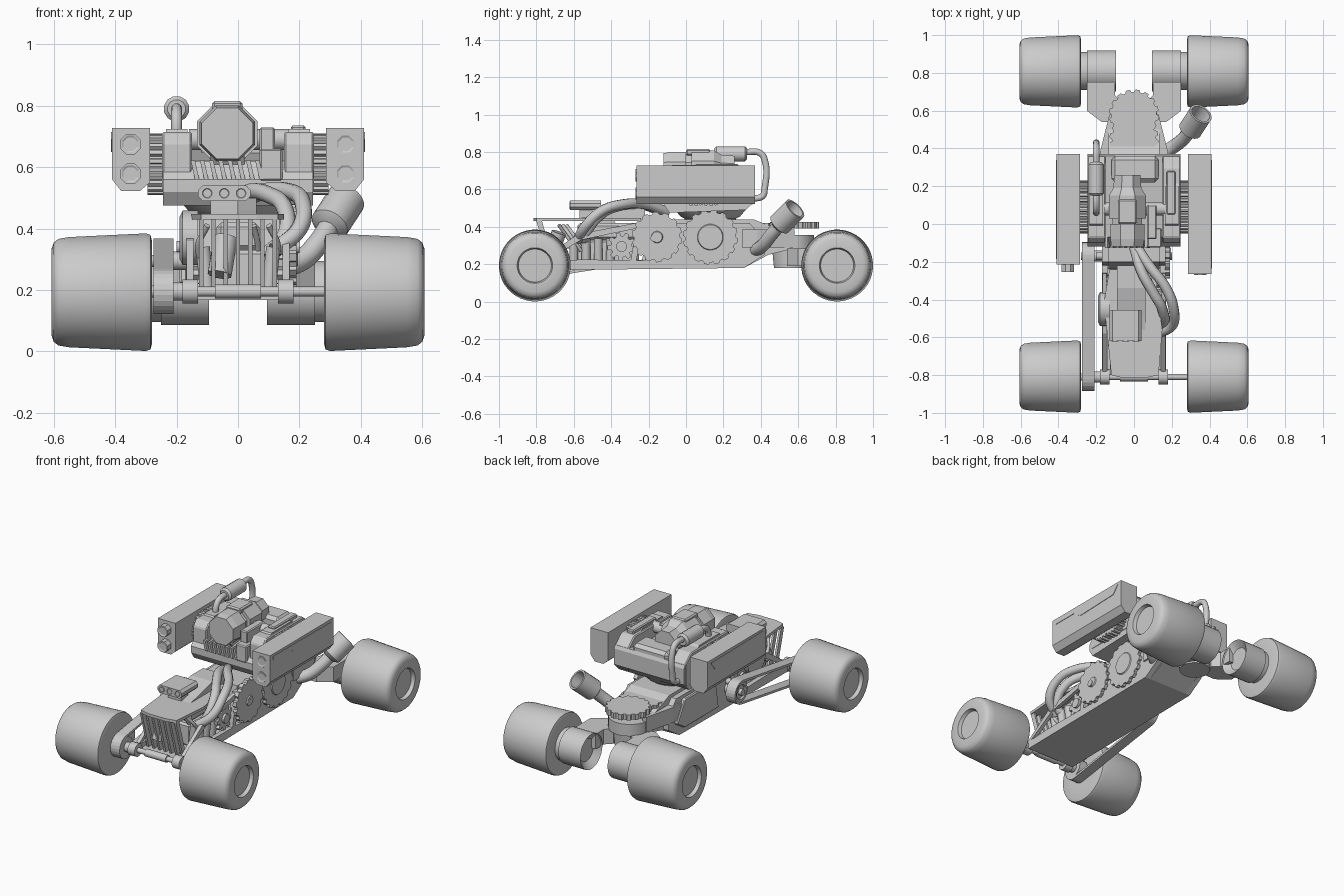
import bpy, bmesh, math
from mathutils import Vector

if "Cube" in bpy.data.objects:
    bpy.data.objects.remove(bpy.data.objects["Cube"])


def finish(name, bm, smooth=False):
    bmesh.ops.remove_doubles(bm, verts=bm.verts, dist=1e-5)
    bmesh.ops.recalc_face_normals(bm, faces=bm.faces)
    me = bpy.data.meshes.new(name)
    bm.to_mesh(me)
    bm.free()
    if smooth:
        me.shade_smooth()
        me.set_sharp_from_angle(angle=math.radians(35))
    ob = bpy.data.objects.new(name, me)
    bpy.context.collection.objects.link(ob)
    return ob


def prism(name, axis, pts, a, b, bevel=0):
    """Extrude a 2D outline along an axis; outline is yz, xz or xy."""
    put = {'x': lambda u, v, w: (w, u, v), 'y': lambda u, v, w: (u, w, v), 'z': lambda u, v, w: (u, v, w)}[axis]
    bm = bmesh.new()
    lo, hi = [[bm.verts.new(put(u, v, w)) for u, v in pts] for w in (a, b)]
    bm.faces.new(lo)
    bm.faces.new(hi)
    for i in range(len(pts)):
        j = (i + 1) % len(pts)
        bm.faces.new((lo[i], lo[j], hi[j], hi[i]))
    if bevel:
        bmesh.ops.bevel(bm, geom=bm.edges[:], offset=bevel, segments=1, affect='EDGES')
    return finish(name, bm)


def box(name, x, y, z, bevel=0):
    return prism(name, 'z', [(x[0], y[0]), (x[1], y[0]), (x[1], y[1]), (x[0], y[1])], z[0], z[1], bevel)


def lathe(name, origin, direction, prof, n=24, smooth=True):
    """Turn (distance, radius) pairs about an axis."""
    q = Vector(direction).to_track_quat('Z', 'Y')
    bm = bmesh.new()
    rings = [[bm.verts.new(Vector(origin) + q @ Vector((r * math.cos((i + .5) * math.tau / n),
              r * math.sin((i + .5) * math.tau / n), t))) for i in range(n)] for t, r in prof]
    for A, B in zip(rings, rings[1:]):
        for i in range(n):
            j = (i + 1) % n
            bm.faces.new((A[i], A[j], B[j], B[i]))
    bm.faces.new(rings[0])
    bm.faces.new(rings[-1])
    return finish(name, bm, smooth)


def rod(name, p, q, r, n=16, smooth=True):
    d = Vector(q) - Vector(p)
    return lathe(name, p, d, [(0, r), (d.length, r)], n, smooth)


def pipe(name, pts, r):
    cu = bpy.data.curves.new(name, 'CURVE')
    cu.dimensions, cu.bevel_depth, cu.bevel_resolution, cu.use_fill_caps = '3D', r, 3, True
    sp = cu.splines.new('BEZIER')
    sp.bezier_points.add(len(pts) - 1)
    sp.resolution_u = 6
    for b, p in zip(sp.bezier_points, pts):
        b.co = p
        b.handle_left_type = b.handle_right_type = 'AUTO'
    ob = bpy.data.objects.new(name, cu)
    bpy.context.collection.objects.link(ob)
    bpy.ops.object.select_all(action='DESELECT')
    ob.select_set(True)
    bpy.context.view_layer.objects.active = ob
    bpy.ops.object.convert(target='MESH')


def gear(name, axis, c, r, teeth, a, b, depth=.012):
    pts = []
    for i in range(teeth):
        for f, rr in ((0, r - depth), (.3, r - depth), (.42, r), (.85, r)):
            t = (i + f) * math.tau / teeth
            pts.append((c[0] + rr * math.cos(t), c[1] + rr * math.sin(t)))
    return prism(name, axis, pts, a, b)


# Wheels: tapered barrels with recessed hubs
tire = [(.28, .11), (.28, .168), (.285, .187), (.30, .192), (.55, .18), (.585, .174), (.6, .162), (.607, .142),
        (.607, .095), (.585, .088), (.585, .02)]
for s in (-1, 1):
    for y in (-.808, .808):
        lathe('wheel', (0, y, .193), (s, 0, 0), tire, 40)
    # Rear hub drums and arms
    lathe('rear_hub', (0, .81, .195), (s, 0, 0), [(.13, .07), (.095, .11), (.25, .11), (.25, .1), (.29, .1)], 32)
    prism('rear_arm', 'z', [(s * x, y) for x, y in ((.1, .76), (.25, .76), (.25, .6), (.17, .54), (.05, .54), (.06, .64), (.1, .68))], .19, .285)
    # Front axle collars, frame struts and lower rails
    lathe('axle_collar', (0, -.81, .195), (s, 0, 0), [(.13, .04), (.18, .04)], 16)
    prism('lower_rail', 'x', [(-.83, .175), (-.55, .18), (-.2, .18), (-.2, .22), (-.55, .225), (-.83, .215)], s * .14, s * .17)
    prism('upper_strut', 'x', [(-.81, .2), (-.78, .2), (-.56, .33), (-.22, .4), (-.22, .43), (-.58, .36)], s * .145, s * .168)
    prism('rear_strut', 'x', [(-.3, .2), (-.27, .2), (-.22, .43), (-.26, .43)], s * .14, s * .17)
rod('front_axle', (-.3, -.81, .195), (.3, -.81, .195), .016)
rod('axle_sleeve', (-.075, -.81, .195), (.075, -.81, .195), .023)
rod('cross_tube', (-.2, -.17, .34), (.2, -.17, .34), .02)

# Chassis hull, floor pan and rear deck
prism('floor_pan', 'x', [(-.77, .168), (.31, .18), (.31, .2), (-.77, .19)], -.17, .17)
prism('hull', 'x', [(-.24, .185), (.31, .18), (.44, .25), (.56, .28), (.56, .37), (.5, .385), (.36, .44), (-.2, .44)], -.135, .135)
for s in (-1, 1):
    prism('side_plate', 'x', [(-.22, .18), (.31, .18), (.42, .25), (.42, .33), (.34, .42), (-.2, .42)], s * .135, s * .17)
    prism('rear_fairing', 'z', [(s * x, y) for x, y in ((.1, .3), (.18, .3), (.18, .38), (.13, .58), (.1, .58))], .29, .385)
prism('side_panel', 'x', [(-.06, .22), (.28, .22), (.36, .27), (.28, .4), (-.03, .4)], -.19, -.165, .006)

# Side gears with hubs
for y, z, r, t, h in ((-.155, .345, .135, 14, .032), (.13, .345, .147, 16, .07)):
    gear('side_gear', 'x', (y, z), r, t, .165, .19)
    lathe('gear_hub', (.19, y, z), (1, 0, 0), [(0, h), (.006, h - .004)], 20)

# Rear gearbox with horizontal gears
lathe('gearbox', (0, .56, .18), (0, 0, 1), [(0, .09), (.1, .1), (.1, .125), (.175, .125)], 28)
gear('deck_gear', 'z', (0, .58), .132, 16, .39, .425)
gear('deck_gear_small', 'z', (0, .45), .13, 16, .4, .42)

# Left belt drive
c0, c1 = Vector((-.81, .195)), Vector((-.17, .295))
tilt = math.atan2(c1.y - c0.y, c1.x - c0.x)
def belt_loop(r):
    out = []
    for c, start in ((c0, .5), (c1, -.5)):
        for i in range(13):
            a = tilt + math.pi * (start + i / 12)
            out.append((c.x + r * math.cos(a), c.y + r * math.sin(a)))
    return out
bm = bmesh.new()
loops = [[bm.verts.new((x, y, z)) for y, z in belt_loop(r)] for x, r in ((-.275, .06), (-.275, .074), (-.21, .074), (-.21, .06))]
for k in range(4):
    A, B = loops[k], loops[(k + 1) % 4]
    for i in range(len(A)):
        j = (i + 1) % len(A)
        bm.faces.new((A[i], A[j], B[j], B[i]))
finish('drive_belt', bm)
for c in (c0, c1):
    lathe('belt_pulley', (-.17, c.x, c.y), (-1, 0, 0), [(0, .03), (.04, .03), (.04, .06), (.1, .06), (.1, .045), (.09, .04), (.09, .02), (.11, .02)], 24)

# Engine bay: block, cylinders, fan, hood, grille
box('engine_block', (-.085, .085), (-.6, -.25), (.19, .33), .012)
box('engine_top', (-.07, .07), (-.58, -.25), (.33, .42), .015)
for s in (-1, 1):
    for i in range(4):
        y = -.6 + i * .065
        rod('engine_cylinder', (s * .1, y, .2), (s * .115, y, .34), .024, 12)
    gear('fan', 'x', (-.345, .295), .076, 9, s * .12, s * .15, .02)
    rod('fan_hub', (s * .15, -.345, .295), (s * .165, -.345, .295), .03, 12)
lathe('blower', (-.13, -.45, .37), (-1, 0, 0), [(0, .09), (.05, .09), (.06, .07)], 20)
prism('hood', 'z', [(-.12, -.8), (-.06, -.815), (.06, -.815), (.13, -.8), (.15, -.56), (.13, -.42), (.08, -.24), (-.13, -.24), (-.16, -.42), (-.14, -.6)], .43, .448)
prism('hood_ridge', 'x', [(-.6, .44), (-.22, .44), (-.22, .5), (-.34, .5), (-.5, .46)], -.09, .06)
for i in range(7):
    x = -.12 + i * .04
    prism('grille_bar', 'x', [(-.8, .43), (-.77, .43), (-.7, .19), (-.73, .19)], x - .007, x + .007)
rod('nose_starter', (-.06, -.72, .25), (-.04, -.68, .37), .04, 12)
# Triple intake
prism('intake', 'y', [(-.13, .505), (-.115, .49), (.025, .49), (.04, .505), (.04, .525), (.025, .54), (-.115, .54), (-.13, .525)], -.62, -.455)
for x in (-.1, -.045, .01):
    lathe('intake_port', (x, -.62, .515), (0, -1, 0), [(0, .019), (.003, .019), (.003, .016), (.001, .014)], 14)
box('intake_neck', (-.09, 0), (-.57, -.5), (.44, .5))
# Engine pipes
pipe('outer_pipe', [(0, -.1, .48), (.08, -.22, .52), (.17, -.34, .52), (.21, -.45, .485), (.2, -.54, .4), (.12, -.58, .33)], .027)
pipe('inner_pipe', [(0, -.12, .48), (.04, -.25, .52), (.1, -.36, .51), (.15, -.45, .47), (.15, -.53, .37), (.09, -.54, .31)], .027)
for x, y in ((.1, -.66), (-.1, -.68), (.05, -.64)):
    pipe('hose', [(x, y, .41), (x * 1.3, y + .05, .34), (x * 1.1, y + .1, .27)], .01)

# Exhaust on the right rear
pipe('exhaust_pipe', [(.13, .36, .27), (.21, .41, .3), (.26, .45, .35), (.3, .5, .41)], .036)
lathe('exhaust_cup', (.29, .487, .4), (.075, .115, .115), [(0, .035), (.02, .064), (.15, .064), (.15, .052), (.06, .045)], 20)

# Turret ring and body
lathe('turret_ring', (0, .13, .425), (0, 0, 1), [(0, .13), (.02, .14), (.03, .16), (.095, .215), (.12, .215)], 28)
prism('turret_base', 'x', [(-.09, .475), (-.12, .52), (-.12, .56), (-.07, .62), (.36, .66), (.37, .64), (.37, .54), (.32, .49)], -.245, .245)
for s in (-1, 1):
    prism('turret_shoulder', 'x', [(-.1, .52), (-.1, .68), (-.07, .715), (.3, .715), (.36, .66), (.36, .52)], s * .15, s * .247, .006)
    prism('shoulder_plate', 'x', [(-.02, .7), (.0, .724), (.2, .724), (.24, .7)], s * .165, s * .235)
    for y in (.05, .13):
        gear('pod_gear', 'x', (y, .61), .1, 22, s * .24, s * .295)
for i in range(8):
    x = -.14 + i * .03
    prism('front_vent', 'y', [(x, .56), (x + .014, .56), (x, .622), (x - .014, .622)], -.128, -.06)
box('turret_block', (.07, .145), (-.125, -.02), (.555, .66), .006)
box('turret_post', (.07, .12), (-.08, .1), (.62, .73), .006)
box('shoulder_cap', (.172, .22), (.05, .28), (.7, .736), .006)
box('rear_crate', (-.12, .13), (.22, .36), (.62, .7), .02)

# Central octagonal cannon
lathe('cannon', (-.035, -.12, .71), (0, 1, 0), [(0, .082), (0, .09), (.04, .098), (.12, .098), (.12, .085), (.15, .085),
      (.15, .106), (.27, .106), (.31, .08), (.38, .075)], 8, False)
rod('trunnion', (-.16, .08, .69), (.17, .08, .69), .035, 12)
rod('cannon_neck', (-.035, -.08, .61), (-.035, -.02, .65), .06, 8, False)
box('cannon_top', (-.085, .015), (0, .13), (.78, .815), .008)

# Side weapon pods
for s, y0 in ((1, -.265), (-1, -.215)):
    outline = [(s * x, z) for x, z in ((.287, .728), (.41, .728), (.41, .56), (.38, .522), (.32, .522), (.287, .55))]
    prism('weapon_pod', 'y', outline, y0, .37)
    prism('pod_side_trim', 'x', [(y0 + .03, .69), (y0 + .2, .69), (y0 + .26, .65), (.3, .66), (.34, .71), (y0 + .03, .715)], s * .405, s * .413)
    for z in (.675, .578):
        L = .004 if s > 0 else .04
        lathe('pod_barrel', (s * .35, y0, z), (0, -1, 0), [(-.01, .036), (L, .036), (L, .03), (L - .003, .024)], 8, False)

# Left tank with feed lines
lathe('tank', (-.2, .15, .79), (0, 1, 0), [(0, .03), (.012, .042), (.165, .042), (.177, .03)], 12)
pipe('tank_rear_line', [(-.2, .32, .8), (-.2, .395, .795), (-.2, .42, .76), (-.2, .42, .6), (-.2, .41, .565), (-.2, .36, .55)], .018)
pipe('tank_front_line', [(-.2, .17, .79), (-.2, .1, .785), (-.2, .07, .76), (-.2, .06, .69)], .018)
